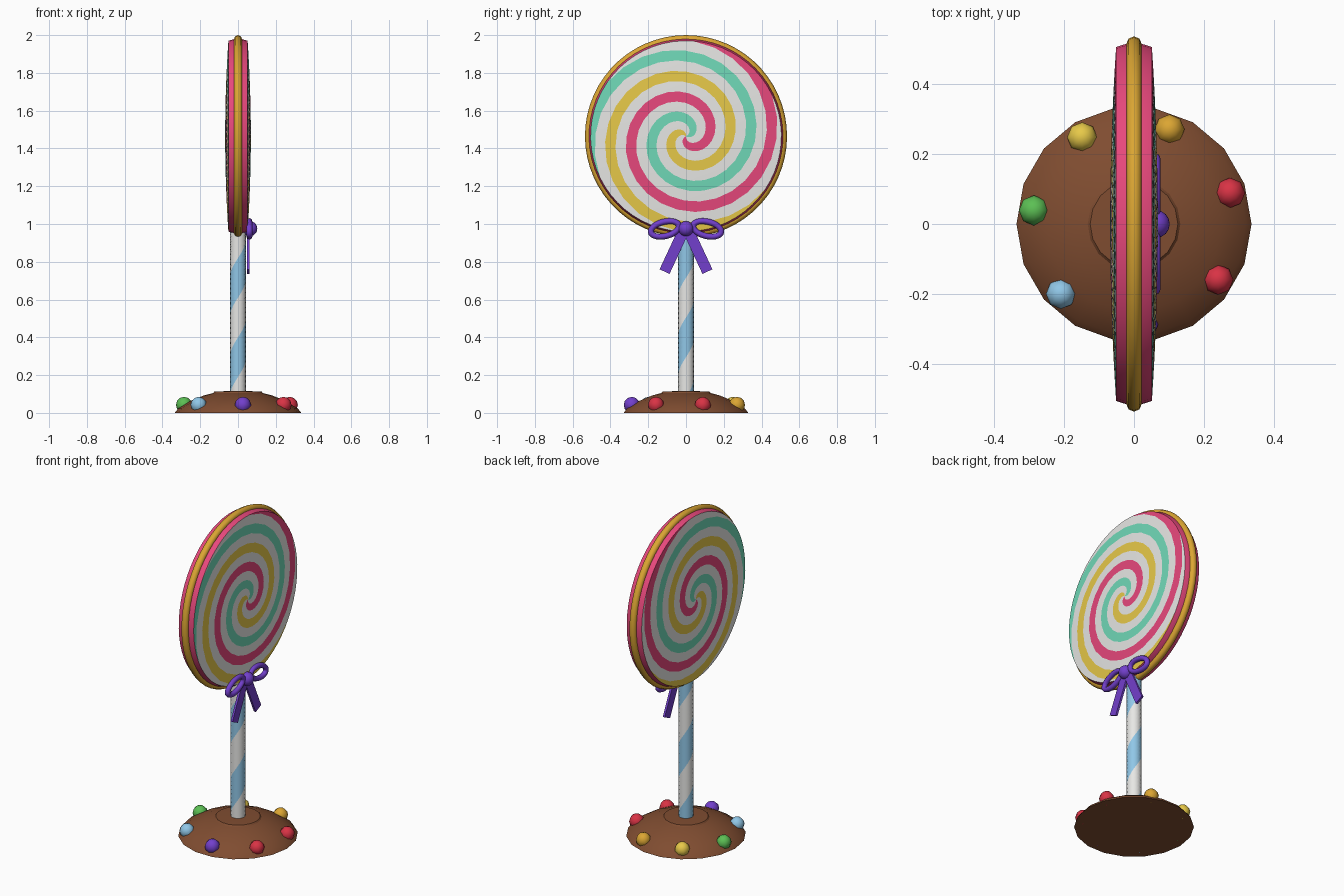
import bpy, bmesh, math
from mathutils import Matrix, Vector

if "Cube" in bpy.data.objects:
    bpy.data.objects.remove(bpy.data.objects["Cube"])

TAU = 2 * math.pi


def material(name, *srgb):
    m = bpy.data.materials.new(name)
    lin = [c / 12.92 if c < 0.04 else ((c + 0.055) / 1.055) ** 2.4 for c in srgb]
    m.diffuse_color = (*lin, 1)
    m.use_nodes = True
    m.node_tree.nodes["Principled BSDF"].inputs["Base Color"].default_value = m.diffuse_color
    return m


WHITE = material("white", 0.93, 0.93, 0.92)
MINT = material("mint", 0.44, 0.85, 0.72)
YELLOW = material("yellow", 0.92, 0.80, 0.29)
PINK = material("pink", 0.93, 0.29, 0.50)
GOLD = material("gold", 0.86, 0.65, 0.20)
PURPLE = material("purple", 0.45, 0.25, 0.80)
BLUE = material("light blue", 0.58, 0.80, 0.93)
BROWN = material("chocolate brown", 0.50, 0.30, 0.19)
RED = material("red", 0.85, 0.20, 0.27)
GREEN = material("green", 0.36, 0.75, 0.33)


def finish(name, bm, mats, angle=35):
    bmesh.ops.remove_doubles(bm, verts=bm.verts, dist=1e-5)
    bmesh.ops.recalc_face_normals(bm, faces=bm.faces)
    me = bpy.data.meshes.new(name)
    bm.to_mesh(me)
    bm.free()
    for m in mats:
        me.materials.append(m)
    me.shade_smooth()
    me.set_sharp_from_angle(angle=math.radians(angle))
    ob = bpy.data.objects.new(name, me)
    bpy.context.collection.objects.link(ob)
    return ob


def revolve(name, profile, segs, mats, pick=lambda ring, col: 0,
            twist=lambda r, h: 0, along_x=False, angle=35):
    """Spin an (r, h) profile; twist turns each ring, pick chooses the material."""
    bm = bmesh.new()
    rings = []
    for r, h in profile:
        ring = []
        for i in range(segs):
            a = TAU * i / segs + twist(r, h)
            c, s = r * math.cos(a), r * math.sin(a)
            ring.append(bm.verts.new((h, c, s) if along_x else (c, s, h)))
        rings.append(ring)
    for j in range(len(rings) - 1):
        for i in range(segs):
            k = (i + 1) % segs
            f = bm.faces.new((rings[j][i], rings[j][k], rings[j + 1][k], rings[j + 1][i]))
            f.material_index = pick(j, i)
    return finish(name, bm, mats, angle)


def tube_ring(name, mat, centre, ry, rz, minor, segs, sides, tilt=0):
    """Elliptical ring standing in the yz plane."""
    bm = bmesh.new()
    rot = Matrix.Rotation(tilt, 3, 'X')
    grid = []
    for i in range(segs):
        a = TAU * i / segs
        out = Vector((0, math.cos(a), math.sin(a)))
        mid = Vector((0, ry * out.y, rz * out.z))
        grid.append([bm.verts.new(rot @ (mid + out * minor * math.cos(TAU * k / sides)
                     + Vector((minor * math.sin(TAU * k / sides), 0, 0))) + Vector(centre))
                     for k in range(sides)])
    for i in range(segs):
        for k in range(sides):
            n, m = (i + 1) % segs, (k + 1) % sides
            bm.faces.new((grid[i][k], grid[n][k], grid[n][m], grid[i][m]))
    return finish(name, bm, [mat], 50)


def ball(name, mat, centre, radius, u, v):
    bm = bmesh.new()
    bmesh.ops.create_uvsphere(bm, u_segments=u, v_segments=v, radius=radius)
    bmesh.ops.translate(bm, verts=bm.verts, vec=centre)
    return finish(name, bm, [mat], 60)


# Chocolate base with a slightly raised cap
revolve("base", [(0, 0), (0.335, 0), (0.318, 0.022), (0.25, 0.064), (0.18, 0.093),
                 (0.132, 0.105), (0.125, 0.113), (0, 0.117)], 18, [BROWN])

# Seven round sweets around the base
for n, mat in enumerate([RED, GOLD, YELLOW, GREEN, BLUE, PURPLE, RED]):
    a = math.radians(18) + TAU * n / 7
    ball(f"sweet_{n + 1}", mat, (0.288 * math.cos(a), 0.288 * math.sin(a), 0.042), 0.043, 8, 6)

# Stick with a helical stripe
stick = [(0.043, 0.08 + 0.92 * i / 36) for i in range(37)]
revolve("stick", [(0, 0.08)] + stick + [(0, 1.0)], 16, [WHITE, BLUE],
        pick=lambda j, i: int(i < 8),
        twist=lambda r, h: TAU * (h - 0.40) / 0.42 - math.pi / 2)

# Lens-shaped candy disc: spiral arms on both faces, pink edge
R, N, CENTRE_Z = 0.505, 40, 1.465
face = [(R * i / N, 0.051 + 0.017 * (1 - (i / N) ** 2)) for i in range(N + 1)]
edge = [(0.514, 0.022), (0.514, -0.022)]
profile = face + edge + [(r, -h) for r, h in reversed(face)]
ARMS = [1, 0, 2, 0, 3, 0]
disc = revolve("candy_disc", profile, 60, [WHITE, MINT, YELLOW, PINK],
               pick=lambda j, i: 3 if N <= j <= N + 2 else ARMS[i // 10],
               twist=lambda r, h: TAU * min(r, R) / 0.333 - math.radians(40),
               along_x=True, angle=25)
disc.location.z = CENTRE_Z

# Gold band around the disc
tube_ring("gold_band", GOLD, (0, 0, CENTRE_Z), 0.513, 0.513, 0.022, 60, 8)

# Ribbon bow: knot, two loops, two tails
ball("bow_knot", PURPLE, (0.062, 0, 0.975), 0.04, 16, 10)
for side, label in ((-1, "left"), (1, "right")):
    tube_ring(f"bow_loop_{label}", PURPLE, (0.06, side * 0.112, 0.974),
              0.076, 0.038, 0.016, 28, 8, tilt=-side * math.radians(14))
    bm = bmesh.new()
    bmesh.ops.create_cube(bm, size=1)
    bmesh.ops.scale(bm, verts=bm.verts, vec=(0.013, 0.058, 0.225))
    bmesh.ops.rotate(bm, verts=bm.verts, matrix=Matrix.Rotation(side * math.radians(25), 3, 'X'))
    bmesh.ops.translate(bm, verts=bm.verts, vec=(0.054, side * 0.066, 0.85))
    finish(f"bow_tail_{label}", bm, [PURPLE])
